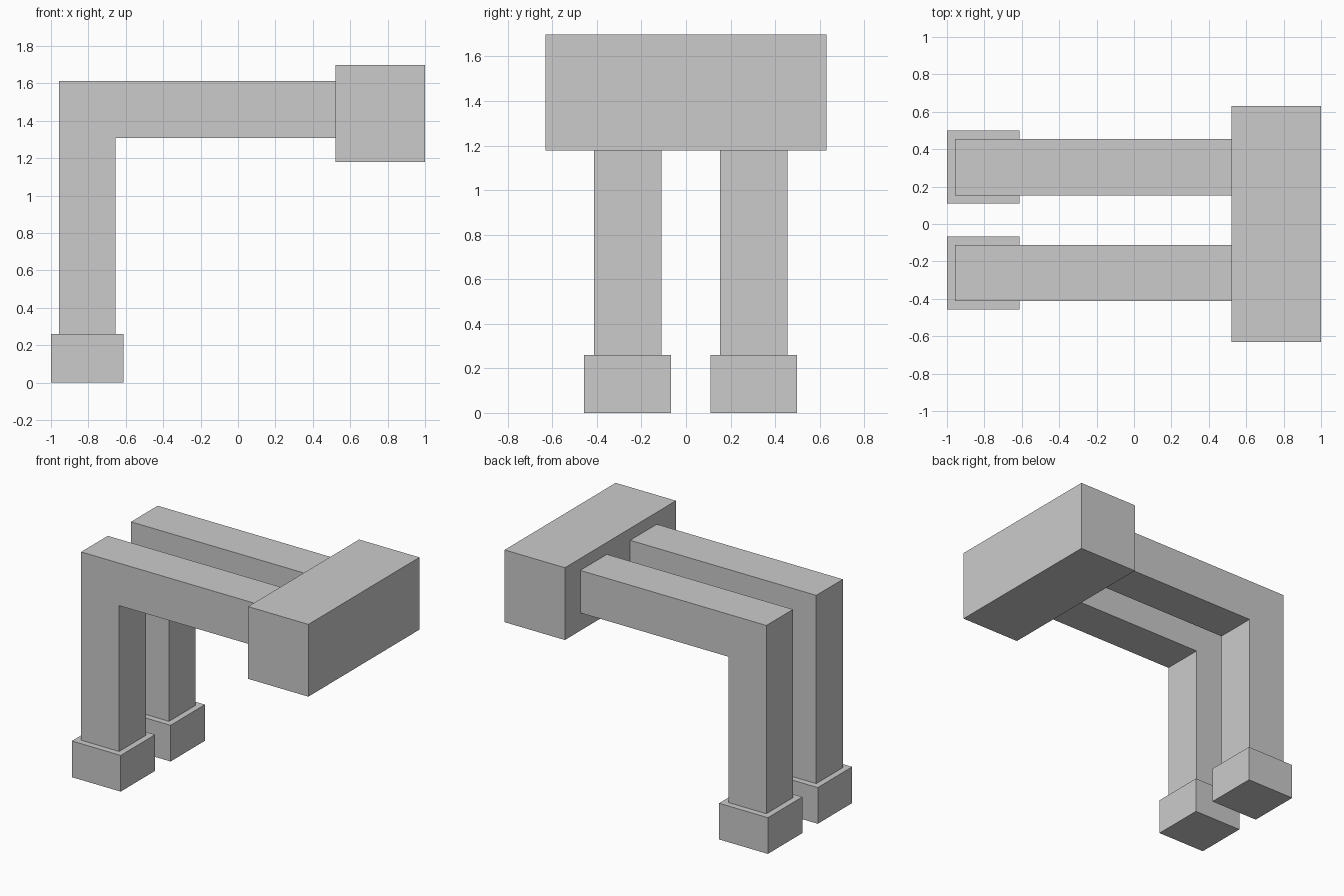
import bpy

if "Cube" in bpy.data.objects:
    bpy.data.objects.remove(bpy.data.objects["Cube"])


def prism(name, profile, y_center, width):
    """Extrude a closed (x, z) profile along y."""
    n = len(profile)
    y0, y1 = y_center - width / 2, y_center + width / 2
    verts = [(x, y0, z) for x, z in profile] + [(x, y1, z) for x, z in profile]
    faces = [tuple(range(n)), tuple(reversed(range(n, 2 * n)))]
    faces += [(i, i + n, (i + 1) % n + n, (i + 1) % n) for i in range(n)]
    mesh = bpy.data.meshes.new(name)
    mesh.from_pydata(verts, [], faces)
    obj = bpy.data.objects.new(name, mesh)
    bpy.context.collection.objects.link(obj)
    return obj


def rect(x0, x1, z0, z1):
    return [(x0, z0), (x1, z0), (x1, z1), (x0, z1)]


# Bent leg: upright post turning into a horizontal beam
bent_leg = [(-0.957, 0.26), (-0.655, 0.26), (-0.655, 1.307),
            (0.521, 1.307), (0.521, 1.612), (-0.957, 1.612)]

# Two legs with feet, slightly off centre
for side, y in (("front", -0.262), ("back", 0.304)):
    prism(f"{side}_leg", bent_leg, y, 0.302)
    prism(f"{side}_foot", rect(-1.0, -0.612, 0.0, 0.26), y, 0.39)

# Wide block joining the beam ends
prism("end_block", rect(0.521, 1.0, 1.179, 1.698), 0.0, 1.26)
